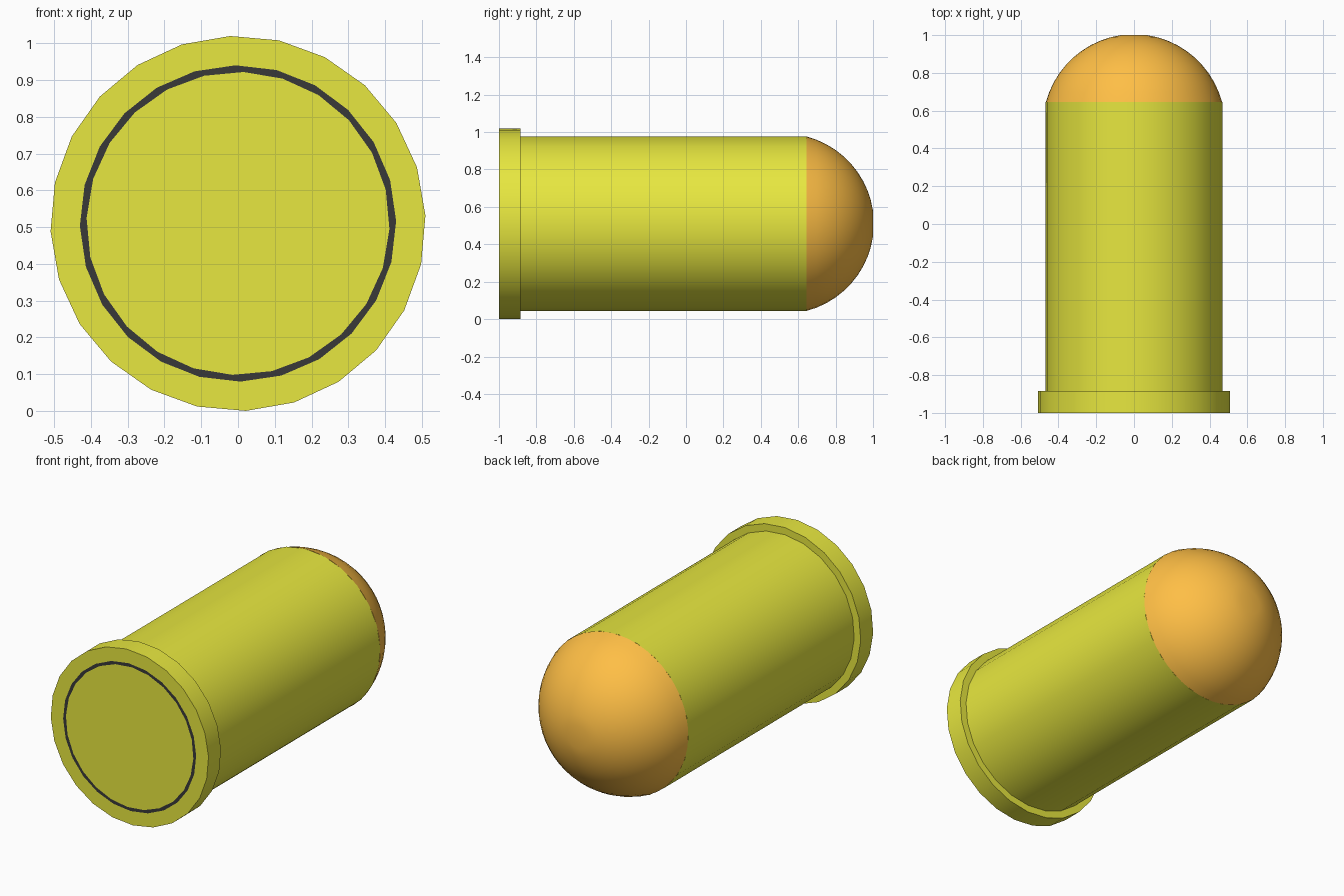
import bpy, bmesh
from math import sin, cos, pi, radians, sqrt, asin

if "Cube" in bpy.data.objects:
    bpy.data.objects.remove(bpy.data.objects["Cube"])

CZ = 0.51          # height of the long axis
SIDES = 24


def material(name, rgb):
    m = bpy.data.materials.new(name)
    m.diffuse_color = (*rgb, 1)
    m.use_nodes = True
    m.node_tree.nodes["Principled BSDF"].inputs["Base Color"].default_value = m.diffuse_color
    return m


yellow = material("yellow", (0.8, 0.8, 0.05))
orange = material("orange", (1.0, 0.52, 0.06))
black = material("black", (0.04, 0.04, 0.04))


def lathe(name, profile, mats, sides=SIDES, turn=2.4, smooth=35):
    """Spin (radius, y, extra turn, material index) points around the y axis and cap the ends."""
    bm = bmesh.new()
    rings = []
    for r, y, extra, _ in profile:
        rings.append([bm.verts.new((-r * sin(a), y, CZ + r * cos(a)))
                      for a in (2 * pi * i / sides + radians(turn + extra) for i in range(sides))])
    for k in range(len(rings) - 1):
        for i in range(sides):
            j = (i + 1) % sides
            f = bm.faces.new((rings[k][i], rings[k][j], rings[k + 1][j], rings[k + 1][i]))
            f.material_index = profile[k][3]
    bm.faces.new(rings[0])
    bm.faces.new(rings[-1])
    bmesh.ops.recalc_face_normals(bm, faces=bm.faces)
    mesh = bpy.data.meshes.new(name)
    bm.to_mesh(mesh)
    bm.free()
    ob = bpy.data.objects.new(name, mesh)
    bpy.context.collection.objects.link(ob)
    for m in mats:
        mesh.materials.append(m)
    bpy.ops.object.select_all(action='DESELECT')
    ob.select_set(True)
    bpy.context.view_layer.objects.active = ob
    bpy.ops.object.shade_smooth_by_angle(angle=radians(smooth))
    return ob


# Base rim with the flush black ring in its front face
lathe("base_rim", [(0.412, -1.0, -4.5, 1), (0.43, -1.0, -1.5, 0),
                   (0.51, -1.0, 0, 0), (0.51, -0.885, 0, 0), (0.46, -0.885, 0, 0)],
      [yellow, black])

# Long tube
lathe("tube", [(0.468, -0.89, 0, 0), (0.468, 0.645, 0, 0)], [yellow])

# Rounded tip: spherical cap meeting the tube with a slight crease
R, CY, STEPS = 0.483, 0.52, 10
start = asin((0.645 - CY) / R)
end = radians(82)
tip = []
for k in range(STEPS + 1):
    a = start + (end - start) * k / STEPS
    tip.append((R * cos(a), CY + (1.0 - CY) * sin(a) / sin(end), 0, 0))
lathe("rounded_tip", tip, [orange], sides=48)
